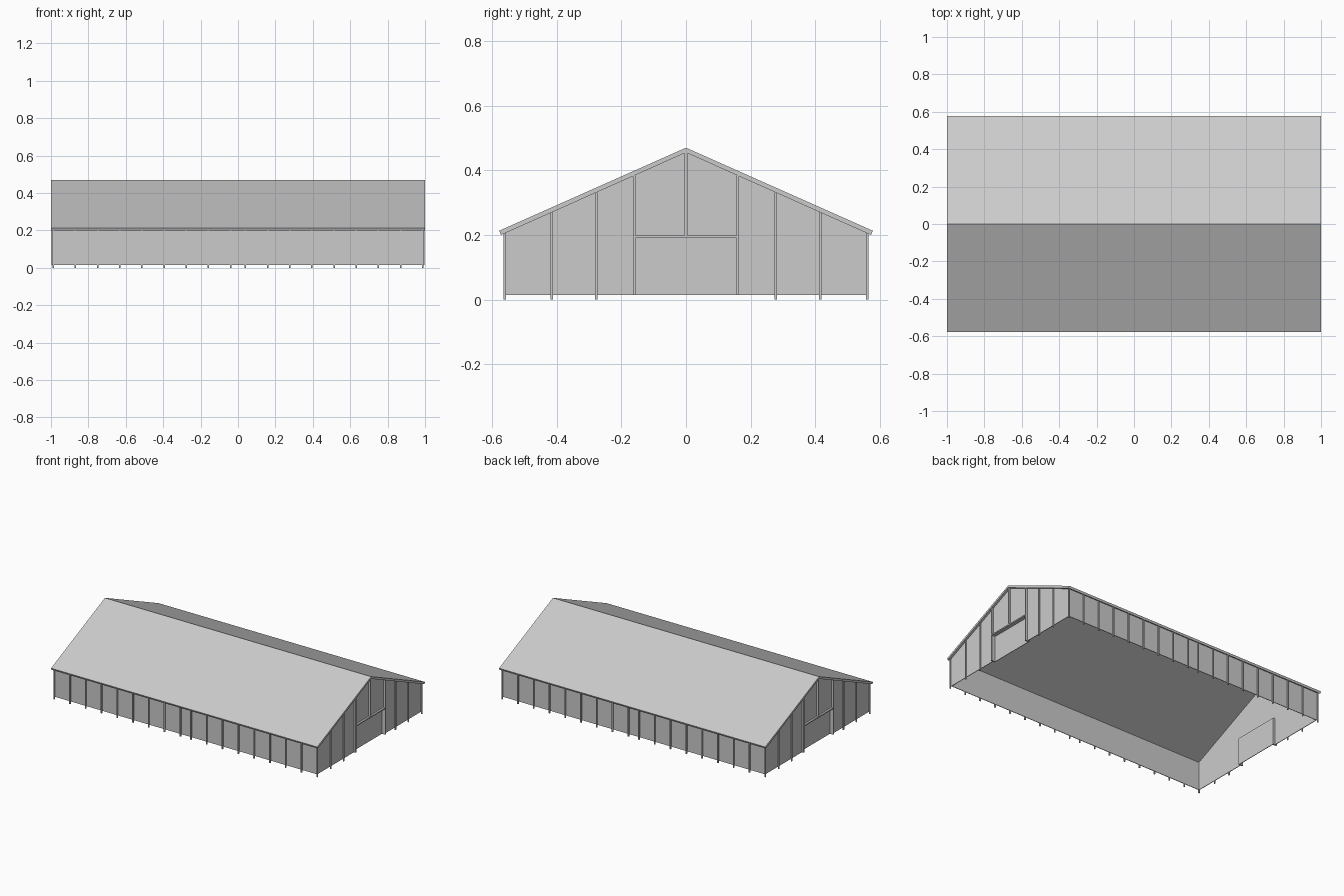
import bpy
import bmesh
from mathutils import Vector

cube = bpy.data.objects.get("Cube")
if cube:
    bpy.data.objects.remove(cube, do_unlink=True)

grey = bpy.data.materials.new("light_grey_metal")
grey.use_nodes = True
COLOUR = (0.6, 0.6, 0.6, 1.0)
grey.diffuse_color = COLOUR
grey.node_tree.nodes["Principled BSDF"].inputs["Base Color"].default_value = COLOUR

# Main dimensions
BASE = 0.015            # bottom of the cladding
WALL_X, WALL_Y = 0.985, 0.557
RIDGE, EAVE, EAVE_Y = 0.455, 0.2, 0.572
SHEET = 0.004
POST = 0.008
DOOR_Y, BEAM_Z = 0.16, 0.195


def under_roof(y):
    return RIDGE - (RIDGE - EAVE) * abs(y) / EAVE_Y


def finish(name, bm):
    bmesh.ops.recalc_face_normals(bm, faces=bm.faces)
    mesh = bpy.data.meshes.new(name)
    bm.to_mesh(mesh)
    bm.free()
    mesh.materials.append(grey)
    obj = bpy.data.objects.new(name, mesh)
    bpy.context.collection.objects.link(obj)
    return obj


def add_box(bm, low, high):
    low, high = Vector(low), Vector(high)
    verts = bmesh.ops.create_cube(bm, size=1)["verts"]
    for v in verts:
        v.co = (low + high) / 2 + v.co * (high - low)


def add_slab(bm, profile, x0, x1):
    """Extrude a (y, z) outline along x."""
    face = bm.faces.new([bm.verts.new((x0, y, z)) for y, z in profile])
    made = bmesh.ops.extrude_face_region(bm, geom=[face])["geom"]
    moved = [g for g in made if isinstance(g, bmesh.types.BMVert)]
    bmesh.ops.translate(bm, verts=moved, vec=(x1 - x0, 0, 0))


def add_end_box(bm, side, x0, x1, y0, y1, z0, z1):
    xs = sorted((side * x0, side * x1))
    add_box(bm, (xs[0], y0, z0), (xs[1], y1, z1))


# Pitched roof
half = [(EAVE_Y, EAVE), (EAVE_Y + 0.006, EAVE + 0.013)]
roof = bmesh.new()
add_slab(roof, [(0, RIDGE)] + half + [(0, 0.47)]
         + [(-y, z) for y, z in reversed(half)], -1, 1)
finish("roof", roof)

# Long walls with outside posts; the middle bay is narrower
post_x = [s * (0.04 + i * 0.1185) for s in (-1, 1) for i in range(9)]
for side, label in ((-1, "front"), (1, "back")):
    wall = bmesh.new()
    ys = sorted((side * WALL_Y, side * (WALL_Y - SHEET)))
    add_box(wall, (-WALL_X, ys[0], BASE), (WALL_X, ys[1], under_roof(WALL_Y)))
    finish(label + "_wall", wall)

    posts = bmesh.new()
    ys = sorted((side * WALL_Y, side * (WALL_Y + POST)))
    for x in post_x:
        add_box(posts, (x - POST / 2, ys[0], 0),
                (x + POST / 2, ys[1], under_roof(WALL_Y)))
    finish(label + "_wall_posts", posts)

# Gable ends
for side, label in ((-1, "right"), (1, "left")):
    # Cladding with a door opening
    wall = bmesh.new()
    edge = under_roof(WALL_Y)
    add_slab(wall, [(-WALL_Y, BASE), (-WALL_Y, edge), (0, RIDGE),
                    (WALL_Y, edge), (WALL_Y, BASE), (DOOR_Y, BASE),
                    (DOOR_Y, BEAM_Z), (-DOOR_Y, BEAM_Z), (-DOOR_Y, BASE)],
             side * (WALL_X - SHEET), side * WALL_X)
    finish(label + "_gable_wall", wall)

    # Ordinary posts and corner posts
    posts = bmesh.new()
    for y in (0.278, 0.415, WALL_Y + POST / 2):
        for s in (-1, 1):
            c = s * y
            add_end_box(posts, side, WALL_X, 0.992, c - POST / 2, c + POST / 2,
                        0, under_roof(y))
    finish(label + "_gable_posts", posts)

    # Deep door frame, cross beam and centre post
    frame = bmesh.new()
    for s in (-1, 1):
        c = s * DOOR_Y
        add_end_box(frame, side, WALL_X - SHEET, 0.998, c - POST / 2,
                    c + POST / 2, BASE, under_roof(DOOR_Y))
        add_end_box(frame, side, 0.968, WALL_X, c - POST / 2, c + POST / 2,
                    BASE, BEAM_Z + POST / 2)
    add_end_box(frame, side, 0.968, 0.998, -DOOR_Y, DOOR_Y,
                BEAM_Z - POST / 2, BEAM_Z + POST / 2)
    add_end_box(frame, side, WALL_X, 0.998, -POST / 2, POST / 2, BEAM_Z, RIDGE)
    finish(label + "_door_frame", frame)

    # Recessed door
    door = bmesh.new()
    add_end_box(door, side, 0.968, 0.968 + SHEET, -DOOR_Y, DOOR_Y, BASE, BEAM_Z)
    finish(label + "_door", door)
